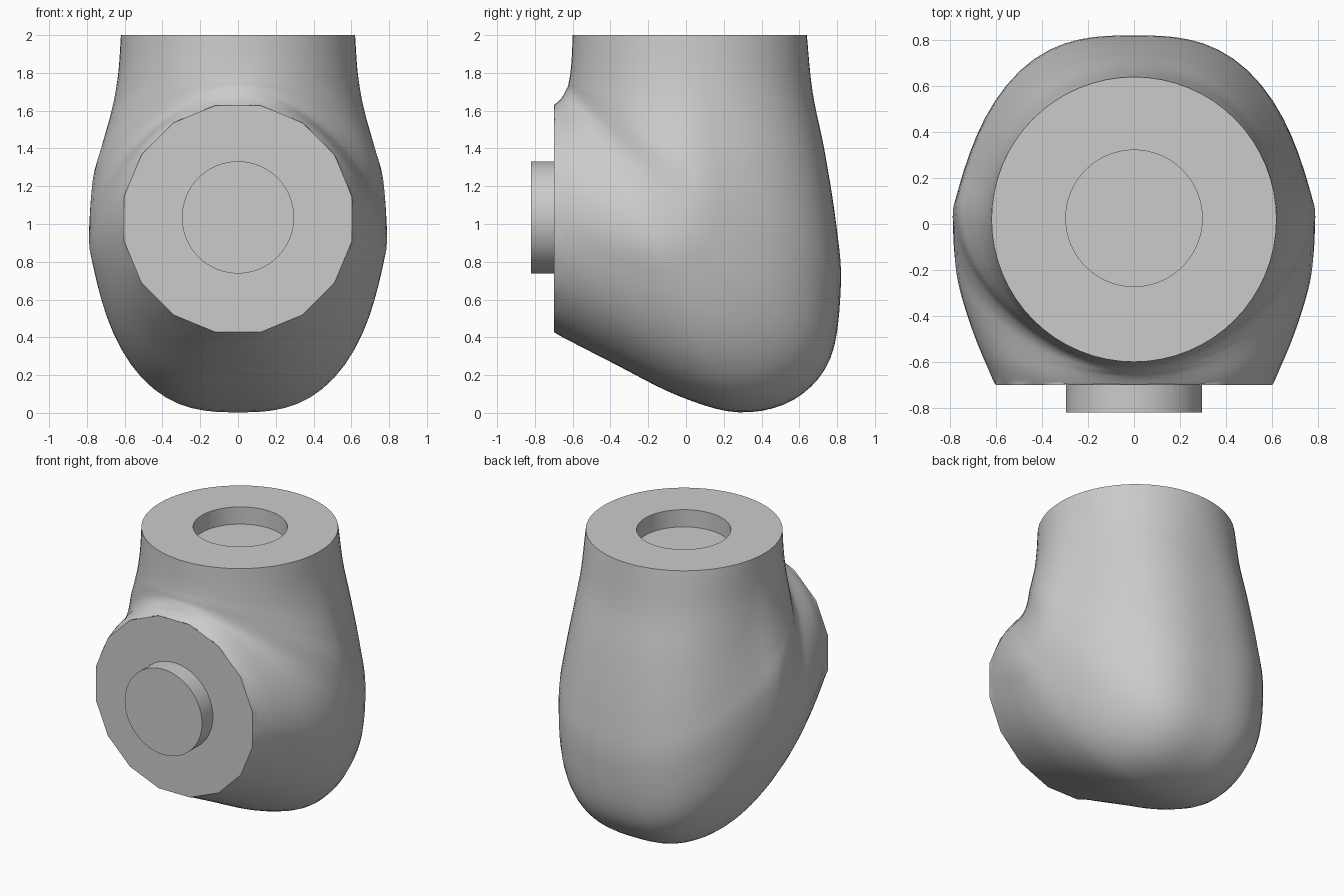
import bpy, bmesh, math
from mathutils import Vector

if "Cube" in bpy.data.objects:
    bpy.data.objects.remove(bpy.data.objects["Cube"])

SEGS = 64
STEPS = 5

grey = bpy.data.materials.new("plain grey")
grey.use_nodes = True
COLOUR = (0.6, 0.6, 0.6, 1)
grey.diffuse_color = COLOUR
grey.node_tree.nodes["Principled BSDF"].inputs["Base Color"].default_value = COLOUR

# Cross-sections of the bend: inner y, inner z, outer y, outer z, half width
SECTIONS = [
    (-0.60, 2.00, 0.64, 2.00, 0.62),
    (-0.605, 1.88, 0.67, 1.70, 0.635),
    (-0.612, 1.80, 0.735, 1.38, 0.67),
    (-0.62, 1.755, 0.795, 1.00, 0.725),
    (-0.625, 1.73, 0.82, 0.68, 0.77),
    (-0.632, 1.715, 0.765, 0.29, 0.787),
    (-0.64, 1.70, 0.57, 0.07, 0.787),
    (-0.648, 1.685, 0.28, 0.003, 0.775),
    (-0.66, 1.665, -0.04, 0.09, 0.735),
    (-0.68, 1.645, -0.38, 0.26, 0.675),
    (-0.70, 1.63, -0.70, 0.425, 0.605),
]


def spline(a, b, c, d, t):
    """Smooth blend from b to c."""
    return [q + 0.5 * t * (r - p + t * (2*p - 5*q + 4*r - s + t * (3*(q - r) + s - p)))
            for p, q, r, s in zip(a, b, c, d)]


def ring(section, bulge=0.0, sides=0):
    """Points of a round section; bulge squares its outer half, sides make it a polygon."""
    inner_y, inner_z, outer_y, outer_z, width = section
    centre = Vector((0, (inner_y + outer_y) / 2, (inner_z + outer_z) / 2))
    axis = Vector((0, (outer_y - inner_y) / 2, (outer_z - inner_z) / 2))
    points = []
    for i in range(SEGS):
        t = math.tau * i / SEGS
        c, s = math.cos(t), math.sin(t)
        if sides:
            step = math.tau / sides
            scale = math.cos(step / 2) / math.cos((t + step / 2) % step - step / 2) * 1.015
            c, s = c * scale, s * scale
        elif c > 0:
            # Outer half: squarer corner with sides tapering towards the back
            power = 2 + bulge
            scale = (abs(c) ** power + abs(s) ** power) ** (-1 / power)
            c, s = c * scale, s * scale
            s *= 1 - 0.25 * bulge * c
        else:
            # Inner half: hold a steady width where the sections crowd together
            s *= 1 + bulge * c * c * (0.63 / width - 1)
        points.append(centre + axis * c + Vector((width * s, 0, 0)))
    return points


def loft(name, rings):
    """Skin a list of rings and close both ends."""
    bm = bmesh.new()
    loops = [[bm.verts.new(p) for p in points] for points in rings]
    for a, b in zip(loops, loops[1:]):
        for i in range(SEGS):
            j = (i + 1) % SEGS
            bm.faces.new((a[i], a[j], b[j], b[i]))
    bm.faces.new(loops[0])
    bm.faces.new(loops[-1])
    bmesh.ops.recalc_face_normals(bm, faces=bm.faces)
    mesh = bpy.data.meshes.new(name)
    bm.to_mesh(mesh)
    bm.free()
    mesh.materials.append(grey)
    obj = bpy.data.objects.new(name, mesh)
    bpy.context.collection.objects.link(obj)
    bpy.ops.object.select_all(action="DESELECT")
    obj.select_set(True)
    bpy.context.view_layer.objects.active = obj
    bpy.ops.object.shade_smooth_by_angle(angle=math.radians(35))
    return obj


# Round socket sunk into the top
R = 0.297
body = [ring((0.025 - R, z, 0.025 + R, z, R)) for z in (1.88, 2.0)]

# Bent body from the round top to the faceted front face
last = len(SECTIONS) - 1
for k in range(last):
    around = [SECTIONS[min(max(k + n, 0), last)] for n in (-1, 0, 1, 2)]
    for n in range(STEPS):
        f = (k + n / STEPS) / last
        body.append(ring(spline(*around, n / STEPS), math.sin(math.pi * f)))
body.append(ring(SECTIONS[-1], sides=16))
loft("elbow_body", body)

# Round peg on the front
loft("front_peg", [ring((y, 1.035 + R, y, 1.035 - R, R)) for y in (-0.69, -0.82)])
